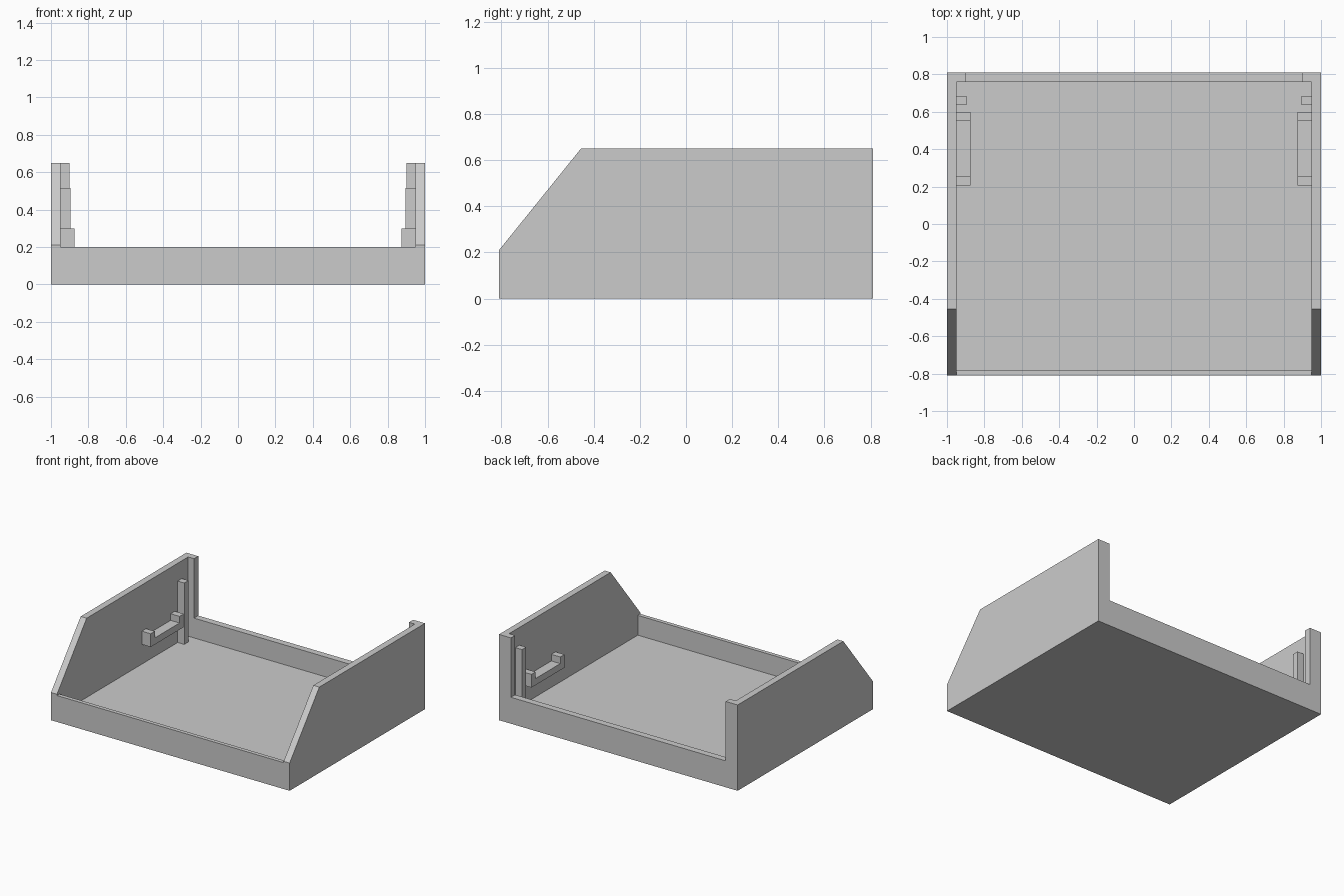
import bpy
import bmesh

cube = bpy.data.objects.get("Cube")
if cube:
    bpy.data.objects.remove(cube, do_unlink=True)

# One plain grey for the whole tray
grey = bpy.data.materials.new("light_grey")
grey.use_nodes = True
grey.diffuse_color = (0.6, 0.6, 0.6, 1)
bsdf = next(n for n in grey.node_tree.nodes if n.type == "BSDF_PRINCIPLED")
bsdf.inputs["Base Color"].default_value = grey.diffuse_color

HALF_X, HALF_Y = 1.0, 0.81
WALL = 0.05
INNER = HALF_X - WALL
FLOOR, LIP, TOP = 0.05, 0.2, 0.65


def prism(name, profile, x0, x1):
    """Extrude a (y, z) profile along x from x0 to x1."""
    bm = bmesh.new()
    face = bm.faces.new([bm.verts.new((x0, y, z)) for y, z in profile])
    side = bmesh.ops.extrude_face_region(bm, geom=[face])["geom"]
    moved = [v for v in side if isinstance(v, bmesh.types.BMVert)]
    bmesh.ops.translate(bm, verts=moved, vec=(x1 - x0, 0, 0))
    bmesh.ops.recalc_face_normals(bm, faces=bm.faces)
    mesh = bpy.data.meshes.new(name)
    bm.to_mesh(mesh)
    bm.free()
    mesh.materials.append(grey)
    obj = bpy.data.objects.new(name, mesh)
    bpy.context.collection.objects.link(obj)
    return obj


def box(y0, y1, z0, z1):
    return [(y0, z0), (y1, z0), (y1, z1), (y0, z1)]


# Floor with front lip and low back wall, one continuous section
prism("tray_floor", [
    (-HALF_Y, 0), (HALF_Y, 0), (HALF_Y, LIP), (HALF_Y - WALL, LIP),
    (HALF_Y - WALL, FLOOR), (-0.78, FLOOR), (-0.78, LIP), (-HALF_Y, LIP),
], -INNER, INNER)

# Side wall with sloped front
wall = [(-HALF_Y, 0), (HALF_Y, 0), (HALF_Y, TOP), (-0.455, TOP), (-HALF_Y, 0.21)]
# U-shaped bracket with raised ends
bracket = [(0.205, 0.2), (0.6, 0.2), (0.6, 0.3), (0.55, 0.3),
           (0.55, 0.25), (0.255, 0.25), (0.255, 0.3), (0.205, 0.3)]

for side, s in (("left", 1), ("right", -1)):
    prism(side + "_wall", wall, s * INNER, s * HALF_X)
    prism(side + "_back_return", box(HALF_Y - WALL, HALF_Y, LIP, TOP), s * 0.9, s * INNER)
    prism(side + "_guide_post", box(0.635, 0.685, FLOOR, 0.515), s * 0.895, s * INNER)
    prism(side + "_bracket", bracket, s * 0.875, s * INNER)
